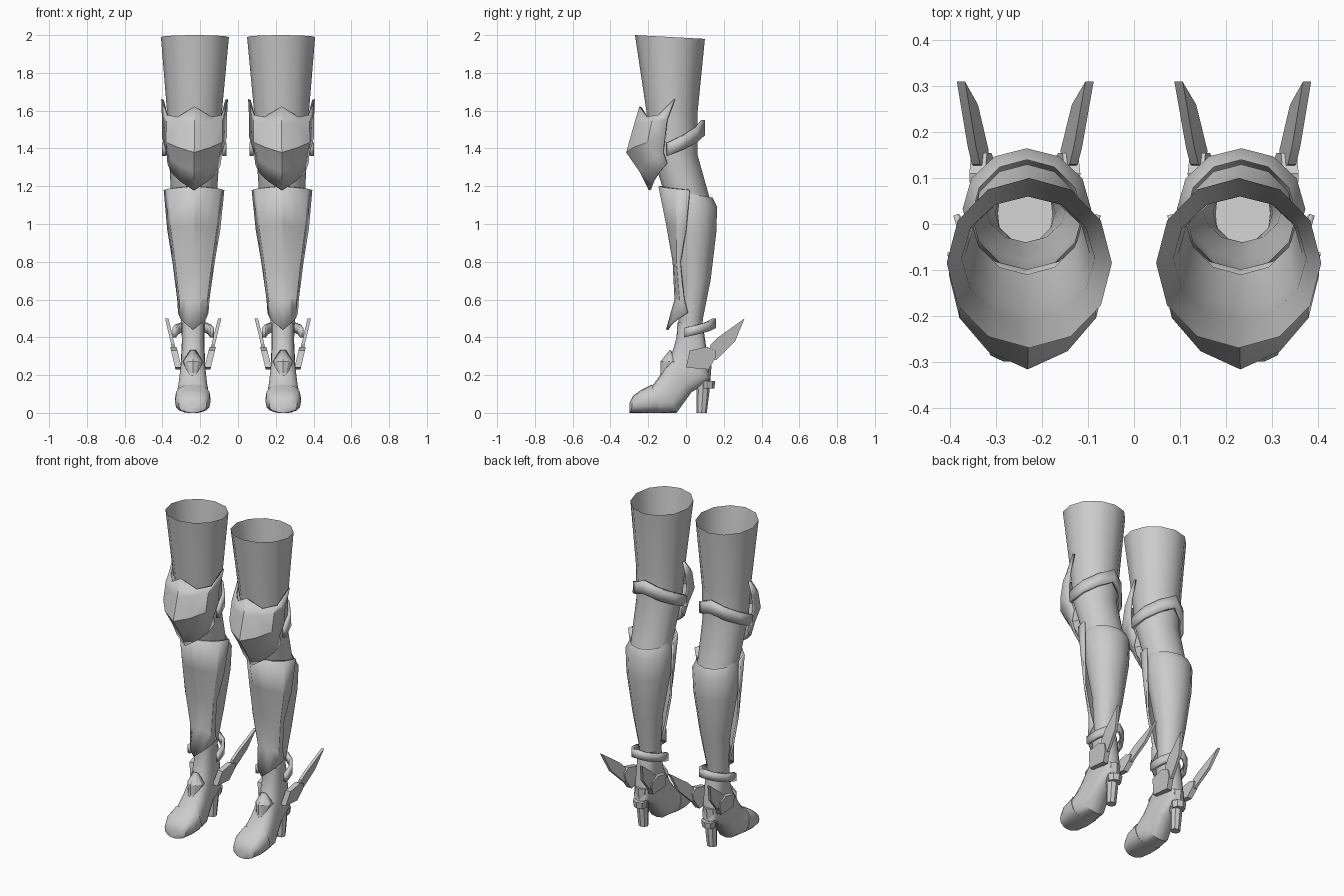
import bpy, bmesh
from math import sin, cos, pi, radians, copysign

cube = bpy.data.objects.get("Cube")
if cube:
    bpy.data.objects.remove(cube)

GREY = (0.6, 0.6, 0.6, 1)
grey = bpy.data.materials.new("armour grey")
grey.use_nodes = True
grey.diffuse_color = GREY
grey.node_tree.nodes["Principled BSDF"].inputs["Base Color"].default_value = GREY


def finish(name, bm, thickness=0, angle=35):
    """Place a leg part on its slightly leaning axis and mirror it to the other leg."""
    bmesh.ops.recalc_face_normals(bm, faces=bm.faces)
    for vert in bm.verts:
        vert.co.x += 0.24 - 0.006 * vert.co.z
    mesh = bpy.data.meshes.new(name)
    bm.to_mesh(mesh)
    bm.free()
    mesh.materials.append(grey)
    part = bpy.data.objects.new(name, mesh)
    bpy.context.collection.objects.link(part)
    bpy.ops.object.select_all(action='DESELECT')
    bpy.context.view_layer.objects.active = part
    part.select_set(True)
    bpy.ops.object.shade_smooth_by_angle(angle=radians(angle))
    if thickness:
        solid = part.modifiers.new("thickness", 'SOLIDIFY')
        solid.thickness = thickness
        solid.offset = 0
    part.modifiers.new("other leg", 'MIRROR')


def bridge(bm, first, second, closed=True):
    """Join two equal rows of vertices with quads."""
    pairs = list(zip(first, second))
    following = pairs[1:] + pairs[:1] if closed else pairs[1:]
    for (a, b), (c, d) in zip(pairs, following):
        bm.faces.new((a, c, d, b))


def level(z, front, back, width, fall=0):
    """Near-horizontal section whose back lies lower by fall."""
    return front, z, back, z - fall, width


def loft(name, sections, sides=12, square=1, caps=False):
    """Tube of rings, each through a front y, z and a back y, z with a half width."""
    def bend(value):
        return copysign(abs(value) ** square, value)

    bm = bmesh.new()
    rings = []
    for front_y, front_z, back_y, back_z, width in sections:
        ring = []
        for k in range(sides):
            angle = 2 * pi * k / sides
            mix = (1 + bend(cos(angle))) / 2
            ring.append(bm.verts.new((width * bend(sin(angle)),
                                      back_y + (front_y - back_y) * mix,
                                      back_z + (front_z - back_z) * mix)))
        rings.append(ring)
    for first, second in zip(rings, rings[1:]):
        bridge(bm, first, second)
    if caps:
        bm.faces.new(rings[0])
        bm.faces.new(rings[-1])
    finish(name, bm)


def plate(name, sections, thickness, scallop=0, angle=30):
    """Symmetric curved plate: each row runs from a ridge y, z to an edge y, z."""
    bm = bmesh.new()
    rows = []
    for ridge_y, ridge_z, edge_y, edge_z, width in sections:
        row = []
        for k in range(-3, 4):
            t = abs(k) / 3
            row.append(bm.verts.new((width * sin(k * pi / 6),
                                     ridge_y + (edge_y - ridge_y) * t ** 1.5,
                                     ridge_z + (edge_z - ridge_z) * t - scallop * sin(pi * t))))
        rows.append(row)
        scallop = 0  # only the top row is scalloped
    for first, second in zip(rows, rows[1:]):
        bridge(bm, first, second, closed=False)
    finish(name, bm, thickness, angle)


def wing(name, outline, thickness):
    """Pair of outward-leaning side plates cut from a side outline."""
    bm = bmesh.new()
    for side in (-1, 1):
        inner, outer = [
            [bm.verts.new((side * (0.02 + 0.24 * z + shift), y, z)) for y, z in outline]
            for shift in (-thickness / 2, thickness / 2)]
        bm.faces.new(inner)
        bm.faces.new(outer)
        bridge(bm, inner, outer)
    finish(name, bm, angle=20)


# Open leg tubes
loft("thigh", [level(2, -.27, .1, .18, fall=.02),
               level(1.6, -.21, .06, .145, fall=.02),
               level(1.4, -.19, .06, .135, fall=.03),
               level(1.15, -.11, .13, .12, fall=.03)])
loft("calf", [level(1.18, -.1, .14, .12, fall=.04),
              level(1.13, -.1, .165, .14, fall=.04),
              level(.95, -.08, .16, .13),
              level(.7, -.04, .13, .09),
              level(.5, -.04, .09, .065),
              level(.4, -.04, .08, .06)])

# Knee guard with a central ridge and raised ears
plate("knee_guard", [(-.24, 1.62, -.06, 1.66, .17),
                     (-.27, 1.52, -.1, 1.55, .165),
                     (-.31, 1.38, -.11, 1.46, .165),
                     (-.24, 1.28, -.12, 1.38, .14),
                     (-.19, 1.18, -.1, 1.32, .135)], thickness=.014, scallop=.08)

# Strap behind the knee
plate("knee_strap", [(.09, 1.55, -.1, 1.43, .16),
                     (.09, 1.47, -.1, 1.36, .16)], thickness=.02)

# Shin plate ending in a point above the instep
plate("shin_plate", [(-.14, 1.2, .02, 1.18, .155),
                     (-.1, 1, 0, .97, .135),
                     (-.065, .8, -.03, .8, .107),
                     (-.055, .6, -.01, .6, .08),
                     (-.1, .44, .01, .53, .075)], thickness=.012, angle=20)

# Ankle cuff, open towards the front
plate("ankle_cuff", [(.15, .5, -.01, .45, .1),
                     (.15, .45, -.01, .4, .1)], thickness=.02)

# Shoe with a raised toe cap
shoe = [(-.3, .04, -.3, 0, .04),
        (-.28, .08, -.29, 0, .07),
        (-.24, .11, -.22, 0, .09),
        (-.18, .14, -.14, 0, .09),
        (-.13, .21, -.05, 0, .08),
        (-.09, .28, .03, .11, .07),
        (-.07, .33, .13, .17, .065),
        (-.05, .4, .11, .33, .06),
        (-.045, .48, .09, .46, .06)]
loft("shoe", shoe, sides=16, square=.75, caps=True)
toe = [(front_y, front_z + .01, back_y, back_z, width + .004)
       for front_y, front_z, back_y, back_z, width in shoe[:4]]
loft("toe_cap", toe, sides=16, square=.75, caps=True)

# Heel with a collar
loft("heel", [level(0, .055, .11, .03),
              level(.12, .055, .125, .036),
              level(.25, .04, .135, .05)], sides=8, caps=True)
loft("heel_collar", [level(.13, .07, .15, .04),
                     level(.17, .07, .155, .047)], sides=8, caps=True)

# Pointed instep ornament
plate("instep_ornament", [(-.08, .33, -.08, .33, .01),
                          (-.13, .27, -.06, .27, .05),
                          (-.13, .21, -.1, .22, .03),
                          (-.14, .16, -.14, .16, .01)], thickness=.012, angle=10)

# Ankle wings: mounting plate and swept blade
wing("wing_mount", [(0, .24), (.02, .33), (.11, .35), (.155, .33), (.155, .29), (.12, .23)],
     thickness=.034)
wing("wing_blade", [(.12, .3), (.13, .36), (.17, .4), (.31, .5), (.26, .38), (.16, .28)],
     thickness=.018)
